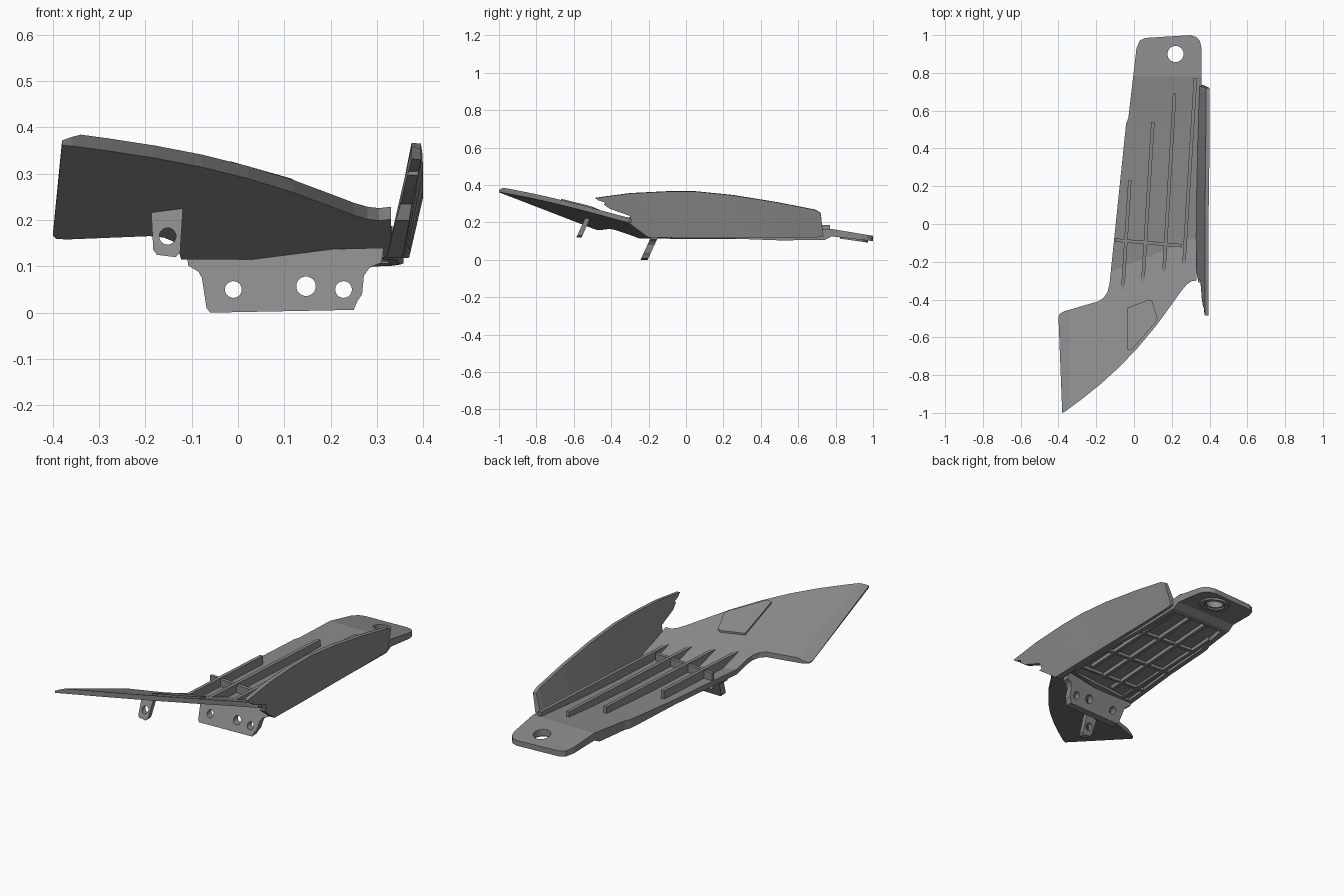
import bpy, bmesh, math
from mathutils import Vector

if "Cube" in bpy.data.objects:
    bpy.data.objects.remove(bpy.data.objects["Cube"])

GREY = bpy.data.materials.new("dark_grey")
GREY.diffuse_color = (.25, .25, .25, 1)
GREY.use_nodes = True
GREY.node_tree.nodes["Principled BSDF"].inputs["Base Color"].default_value = GREY.diffuse_color


def prism(name, pts, side_a, side_b, cuts=()):
    """Closed solid from a 2D outline; side_a / side_b map (u, v) to 3D. Cuts are fold lines."""
    bm = bmesh.new()
    bm.faces.new([bm.verts.new((u, v, 0)) for u, v in pts])
    for co, no in cuts:
        bmesh.ops.bisect_plane(bm, geom=bm.verts[:] + bm.edges[:] + bm.faces[:], dist=1e-5,
                               plane_co=(*co, 0), plane_no=(*no, 0))
    rim = [tuple(e.verts) for e in bm.edges if e.is_boundary]
    faces = [list(f.verts) for f in bm.faces]
    twin = {v: bm.verts.new(side_b(v.co.x, v.co.y)) for v in bm.verts[:]}
    for f in faces:
        bm.faces.new([twin[v] for v in reversed(f)])
    for a, b in rim:
        bm.faces.new((a, b, twin[b], twin[a]))
    for v in twin:
        v.co = Vector(side_a(v.co.x, v.co.y))
    bmesh.ops.recalc_face_normals(bm, faces=bm.faces)
    return finish(name, bm)


def finish(name, bm):
    me = bpy.data.meshes.new(name)
    bm.to_mesh(me)
    bm.free()
    me.materials.append(GREY)
    ob = bpy.data.objects.new(name, me)
    bpy.context.collection.objects.link(ob)
    return ob


def cut(ob, cutter):
    m = ob.modifiers.new("cut", 'BOOLEAN')
    m.operation, m.solver, m.object = 'DIFFERENCE', 'EXACT', cutter
    bpy.context.view_layer.objects.active = ob
    bpy.ops.object.modifier_apply(modifier=m.name)
    bpy.data.objects.remove(cutter)


def cylinder(name, loc, r, depth, rot=(0, 0, 0)):
    bpy.ops.mesh.primitive_cylinder_add(vertices=32, radius=r, depth=depth, location=loc, rotation=rot)
    ob = bpy.context.object
    ob.name = name
    ob.data.materials.append(GREY)
    return ob


def lerp_table(t, table, col):
    if t <= table[0][0]:
        return table[0][col]
    for p, q in zip(table, table[1:]):
        if t <= q[0]:
            return p[col] + (q[col] - p[col]) * (t - p[0]) / (q[0] - p[0])
    return table[-1][col]


# Heights of the tray (y, top, bottom) and of the rising front wing
TRAY = [(0.2, .142, .115), (0.5, .15, .104), (.74, .162, .106), (.78, .165, .125), (1.0, .128, .1)]


def wing(x, y):
    return .038 + .15 * x - .38 * y


def top_z(x, y):
    drop = .024 * max(0, -.34 - x) / .06
    return max(lerp_table(y, TRAY, 1), wing(x, y) + .027) - drop


def bottom_z(x, y):
    return max(lerp_table(y, TRAY, 2), wing(x, y))


# Main plate: tail, tray and swept wing in one outline
outline = [(.358, .78), (.356, .94), (.348, .97), (.33, .99), (.30, 1.0), (.06, .985), (.03, .97),
           (.013, .93), (-.03, .56), (-.042, .53), (-.13, -.32), (-.14, -.36), (-.16, -.39), (-.19, -.41),
           (-.37, -.462), (-.393, -.475), (-.40, -.495), (-.38, -1.0), (-.36, -.99), (-.28, -.93),
           (-.18, -.85), (-.08, -.76), (.02, -.655), (.12, -.535), (.2, -.425), (.25, -.355),
           (.28, -.32), (.305, -.303), (.33, -.30), (.33, -.2), (.345, .3)]
WING_FOLD = ((0, -.0770 / .38), (.15, -.38))
folds = [WING_FOLD, ((-.34, 0), (1, 0))] + [((0, row[0]), (0, 1)) for row in TRAY[:-1]]
plate = prism("main_plate", outline, lambda x, y: (x, y, top_z(x, y)),
              lambda x, y: (x, y, bottom_z(x, y)), folds)

# Open pocket under the tray
pocket = [(-.085, -.14), (.315, -.1), (.332, .71), (.02, .71), (-.02, .5)]
cut(plate, prism("pocket_cutter", pocket, lambda x, y: (x, y, .05), lambda x, y: (x, y, .13)))

# Tail hole with a collar underneath
cut(plate, cylinder("hole_cutter", (.22, .9, .1), .043, .3))
collar = cylinder("hole_collar", (.22, .9, .115), .075, .025)
collar.rotation_euler.x = -.14
bpy.context.view_layer.update()
cut(collar, cylinder("hole_cutter", (.22, .9, .1), .052, .3))


# Ribs above and below the tray floor
def rib(name, p, q, z0, z1, w=.018):
    p, q = Vector(p), Vector(q)
    d = (q - p).normalized() * (w / 2)
    n = Vector((-d.y, d.x))
    prism(name, [p - n, q - n, q + n, p + n], lambda x, y: (x, y, z1),
          lambda x, y: (x, y, max(z0, min(z1 - .002, wing(x, y) + .015))), [WING_FOLD])


for i, (p, q, under) in enumerate([((-.06, -.355), (-.022, .23), (.0, .6)),
                                   ((.045, -.335), (.10, .54), (.115, .72)),
                                   ((.155, -.31), (.215, .69), (.217, .72)),
                                   ((.26, -.28), (.325, .77), (.318, .72))]):
    p, q, under = Vector(p), Vector(q), Vector(under)
    rib(f"top_rib_{i}", p, q, .135, .187)
    rib(f"lower_rib_{i}", p.lerp(q, .27), under, .11, .14)
rib("top_cross_rib", (-.10, -.085), (.255, -.115), .132, .182)
for i, y in enumerate((-.02, .2, .45)):
    rib(f"lower_cross_rib_{i}", (-.075 + .1 * y, y), (.322, y - .02), .116, .14)

# Raised pad on the wing
pad = [(-.038, -.445), (.075, -.402), (.095, -.405), (.125, -.5), (.115, -.52), (-.015, -.668), (-.038, -.665)]
prism("wing_pad", pad, lambda x, y: (x, y, wing(x, y) + .037), lambda x, y: (x, y, wing(x, y) + .01))

# Leaning side wall, lofted from (base y, z, x, top y, z, x)
stations = [(-.2, .118, .355, -.485, .33, .395), (-.1, .118, .357, -.3, .355, .395), (0, .118, .36, -.1, .365, .395),
            (.15, .118, .362, .05, .365, .395), (.3, .118, .364, .25, .345, .398), (.5, .118, .367, .48, .308, .4),
            (.7, .12, .37, .69, .267, .4), (.735, .125, .37, .72, .25, .4)]
bm = bmesh.new()
rings = []
for yb, zb, xb, yt, zt, xt in stations:
    rings.append([bm.verts.new(c) for c in ((xb, yb, zb), (xt, yt, zt), (xt - .02, yt, zt + .002), (xb - .035, yb, zb))])
for a, b in zip(rings, rings[1:]):
    for i in range(4):
        j = (i + 1) % 4
        bm.faces.new((a[i], a[j], b[j], b[i]))
bm.faces.new(rings[0])
bm.faces.new(rings[-1])
bmesh.ops.recalc_face_normals(bm, faces=bm.faces)
wall = finish("side_wall", bm)
# Stepped notch in the wall's front end (side-view outline)
notch = [(-.43, .305), (-.52, .335), (-.52, .2), (-.29, .2), (-.3, .235), (-.45, .288)]
cut(wall, prism("notch_cutter", notch, lambda y, z: (.2, y, z), lambda y, z: (.5, y, z)))


# Hanging brackets: front-view outline, leaned forward, with round holes
def bracket(name, pts, y0, lean, thick, holes):
    ob = prism(name, pts, lambda x, z: (x, y0 + lean * z, z), lambda x, z: (x, y0 + thick + lean * z, z))
    for x, z, r in holes:
        cut(ob, cylinder("bolt_cutter", (x, y0 + lean * z + thick / 2, z), r, .3, (math.pi / 2, 0, 0)))


bracket("mount_bracket",
        [(-.11, .13), (-.108, .102), (-.085, .088), (-.078, .075), (-.068, .010), (-.06, .0), (.25, .006),
         (.258, .025), (.268, .04), (.272, .08), (.285, .098), (.31, .108), (.315, .14)],
        -.243, .46, .038, [(-.01, .05, .018), (.147, .057, .021), (.228, .05, .018)])
bracket("small_tab",
        [(-.188, .225), (-.183, .135), (-.175, .125), (-.135, .12), (-.125, .13), (-.119, .225)],
        -.64, .45, .028, [(-.152, .165, .018)])
